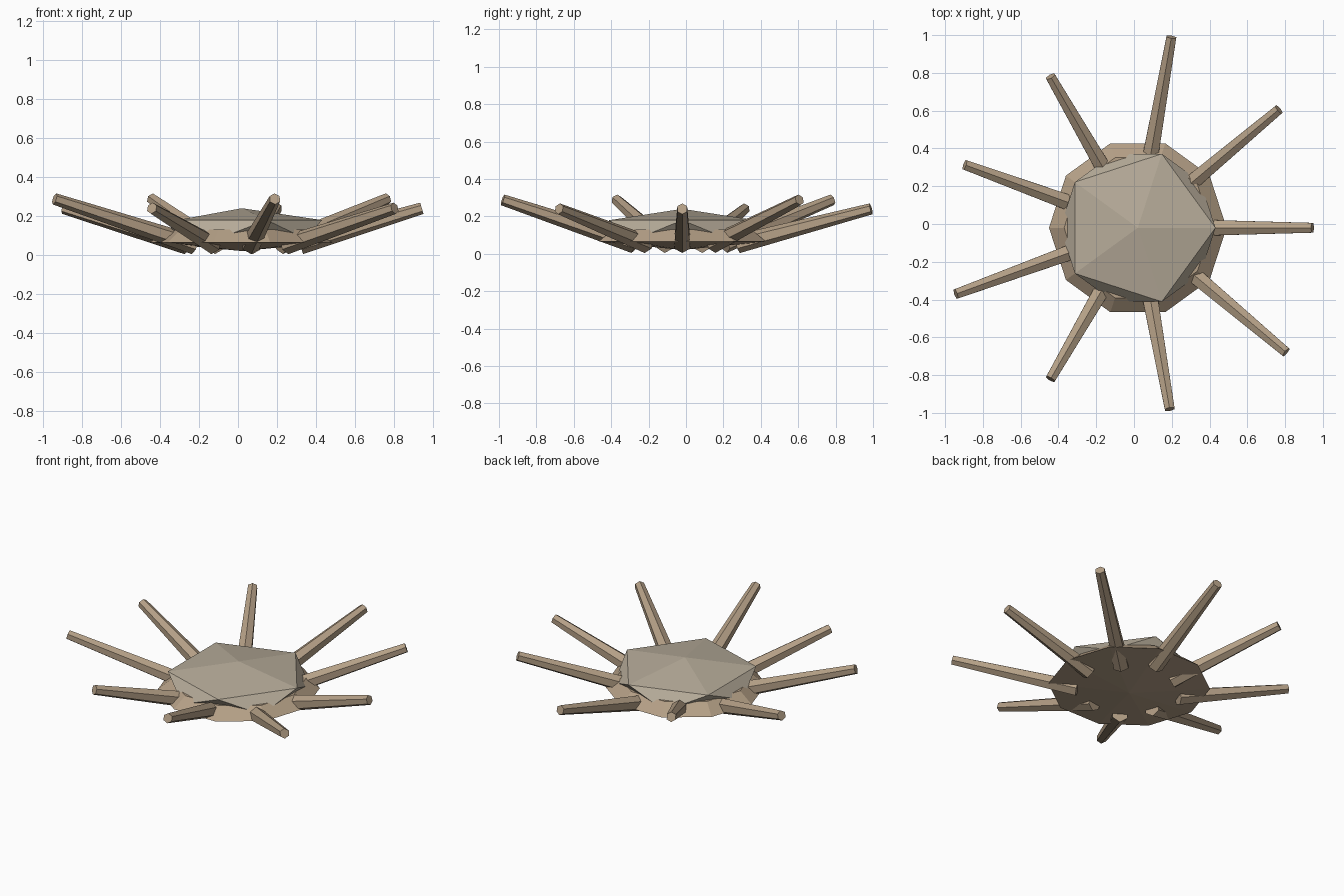
import bpy, bmesh
from math import cos, sin, radians
from mathutils import Vector, Matrix

if "Cube" in bpy.data.objects:
    bpy.data.objects.remove(bpy.data.objects["Cube"])

CENTRE = Vector((0.02, -0.02, 0))


def material(name, colour):
    m = bpy.data.materials.new(name)
    m.diffuse_color = (*colour, 1)
    m.use_nodes = True
    m.node_tree.nodes["Principled BSDF"].inputs["Base Color"].default_value = m.diffuse_color
    return m


def finish(name, bm, mat):
    bmesh.ops.recalc_face_normals(bm, faces=bm.faces)
    mesh = bpy.data.meshes.new(name)
    bm.to_mesh(mesh)
    bm.free()
    mesh.materials.append(mat)
    obj = bpy.data.objects.new(name, mesh)
    bpy.context.collection.objects.link(obj)
    return obj


def spoke(name, start, end, r0, r1, mat):
    # tapered six-sided bar with one ridge facing up
    axis = (end - start).normalized()
    side = axis.cross(Vector((0, 0, 1))).normalized()
    up = side.cross(axis)
    bm = bmesh.new()
    rings = []
    for p, r in ((start, r0), (end, r1)):
        rings.append([bm.verts.new(p + r * (up * cos(radians(60 * k)) + side * sin(radians(60 * k))))
                      for k in range(6)])
    a, b = rings
    for k in range(6):
        n = (k + 1) % 6
        bm.faces.new((a[k], a[n], b[n], b[k]))
    bm.faces.new(a)
    bm.faces.new(b)
    return finish(name, bm, mat)


wood = material("wood", (0.46, 0.35, 0.24))
top_wood = material("pale_wood", (0.47, 0.41, 0.32))

# Flattened icosahedron whose five-sided cap forms the top
bm = bmesh.new()
bmesh.ops.create_icosphere(bm, subdivisions=1, radius=1)
bmesh.ops.transform(bm, verts=bm.verts, matrix=Matrix.Translation(CENTRE + Vector((0, 0, 0.13)))
                    @ Matrix.Diagonal((0.46, 0.46, 0.11, 1)))
finish("top_cap", bm, top_wood)

# Ten-sided rim with shallow conical underside
bm = bmesh.new()
rings = []
for r, z in ((0.47, 0.065), (0.39, 0.13)):
    rings.append([bm.verts.new(CENTRE + Vector((r * cos(radians(36 * k)), r * sin(radians(36 * k)), z)))
                  for k in range(10)])
low, high = rings
bottom = bm.verts.new(CENTRE + Vector((0, 0, 0.02)))
for k in range(10):
    n = (k + 1) % 10
    bm.faces.new((low[k], low[n], high[n], high[k]))
    bm.faces.new((low[n], low[k], bottom))
bm.faces.new(high)
finish("rim", bm, wood)

# Nine spokes, cycling through three lengths and two heights
for i in range(9):
    a = radians(40 * i)
    d = Vector((cos(a), sin(a), 0))
    reach = (0.93, 0.98, 1.03)[i % 3]
    inner, tip_z = ((0.30, 0.24), (0.26, 0.288))[i % 2]
    spoke(f"spoke_{i + 1}", CENTRE + d * inner + Vector((0, 0, 0.052)),
          CENTRE + d * (reach - 0.005) + Vector((0, 0, tip_z)), 0.05, 0.03, wood)
